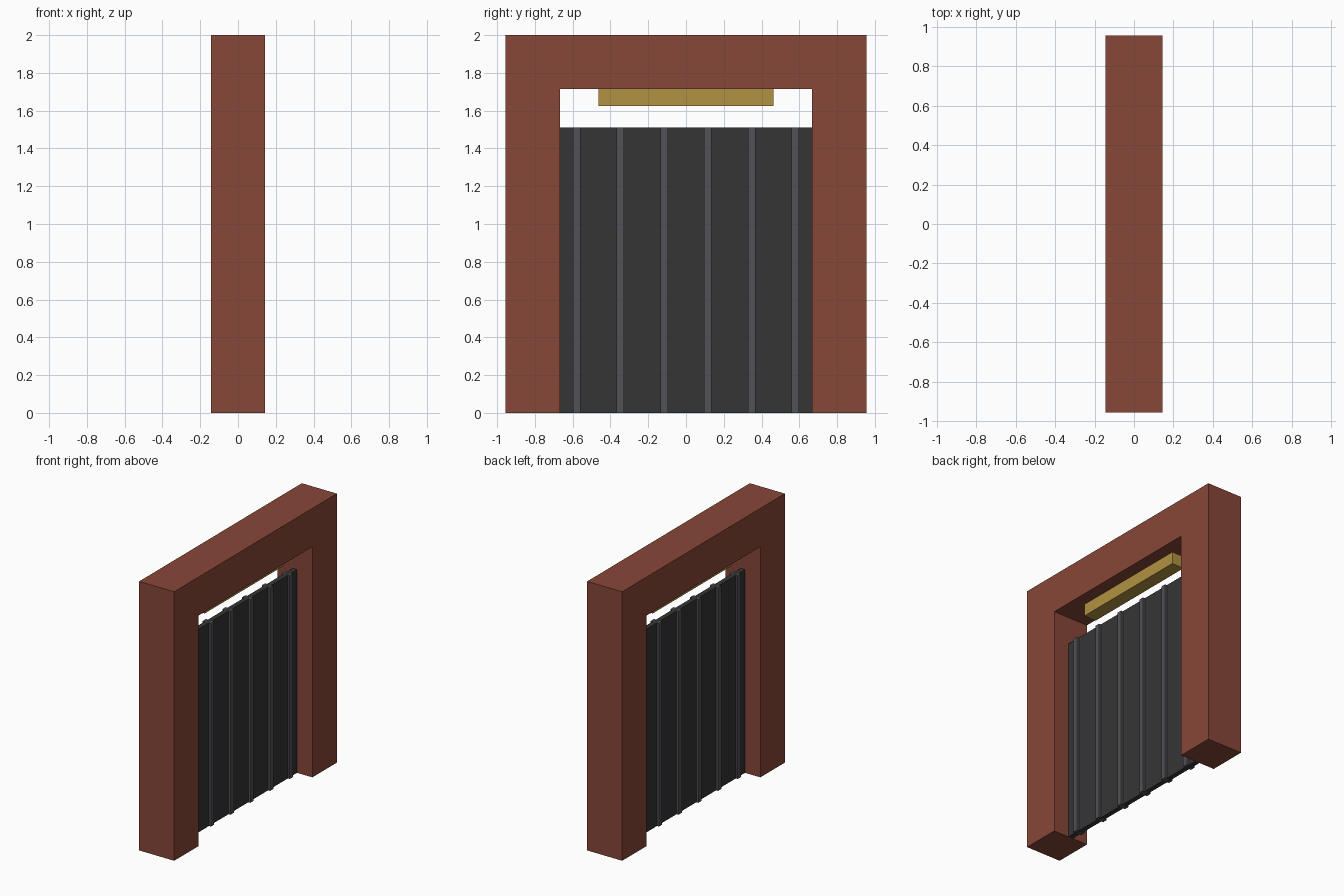
import bpy, bmesh

if "Cube" in bpy.data.objects:
    bpy.data.objects.remove(bpy.data.objects["Cube"])


def srgb(r, g, b):
    return [((c / 255 + 0.055) / 1.055) ** 2.4 for c in (r, g, b)] + [1]


def material(name, rgb):
    m = bpy.data.materials.new(name)
    m.diffuse_color = srgb(*rgb)
    m.use_nodes = True
    m.node_tree.nodes["Principled BSDF"].inputs["Base Color"].default_value = m.diffuse_color
    return m


brick = material("brick_red", (136, 71, 56))
dark = material("dark_grey", (53, 53, 53))
steel = material("steel_grey", (82, 82, 87))
brass = material("brass", (178, 146, 66))


def prism(name, outline, half_x, mat):
    """Extrude a (y, z) outline symmetrically along x."""
    bm = bmesh.new()
    face = bm.faces.new([bm.verts.new((-half_x, y, z)) for y, z in outline])
    ext = bmesh.ops.extrude_face_region(bm, geom=[face])
    for v in ext["geom"]:
        if isinstance(v, bmesh.types.BMVert):
            v.co.x = half_x
    bmesh.ops.recalc_face_normals(bm, faces=bm.faces)
    mesh = bpy.data.meshes.new(name)
    bm.to_mesh(mesh)
    bm.free()
    mesh.materials.append(mat)
    obj = bpy.data.objects.new(name, mesh)
    bpy.context.collection.objects.link(obj)
    return obj


def block(name, y0, y1, z0, z1, half_x, mat):
    return prism(name, [(y0, z0), (y1, z0), (y1, z1), (y0, z1)], half_x, mat)


OUT, IN, LINTEL = 0.955, 0.668, 1.714
GATE_TOP = 1.51

# Arch: two posts and a lintel in one outline
prism("arch_frame", [(-OUT, 0), (-IN, 0), (-IN, LINTEL), (IN, LINTEL),
                     (IN, 0), (OUT, 0), (OUT, 2), (-OUT, 2)], 0.144, brick)

# Gate panel filling the opening
block("gate_panel", -IN, IN, 0, GATE_TOP, 0.018, dark)

# Vertical ribs standing proud on both sides of the panel
for i in range(6):
    y = (i - 2.5) * 0.2315
    block(f"gate_rib_{i + 1}", y - 0.0195, y + 0.0195, 0, GATE_TOP, 0.034, steel)

# Plate hanging under the lintel
block("lintel_plate", -0.463, 0.463, 1.625, LINTEL, 0.05, brass)
